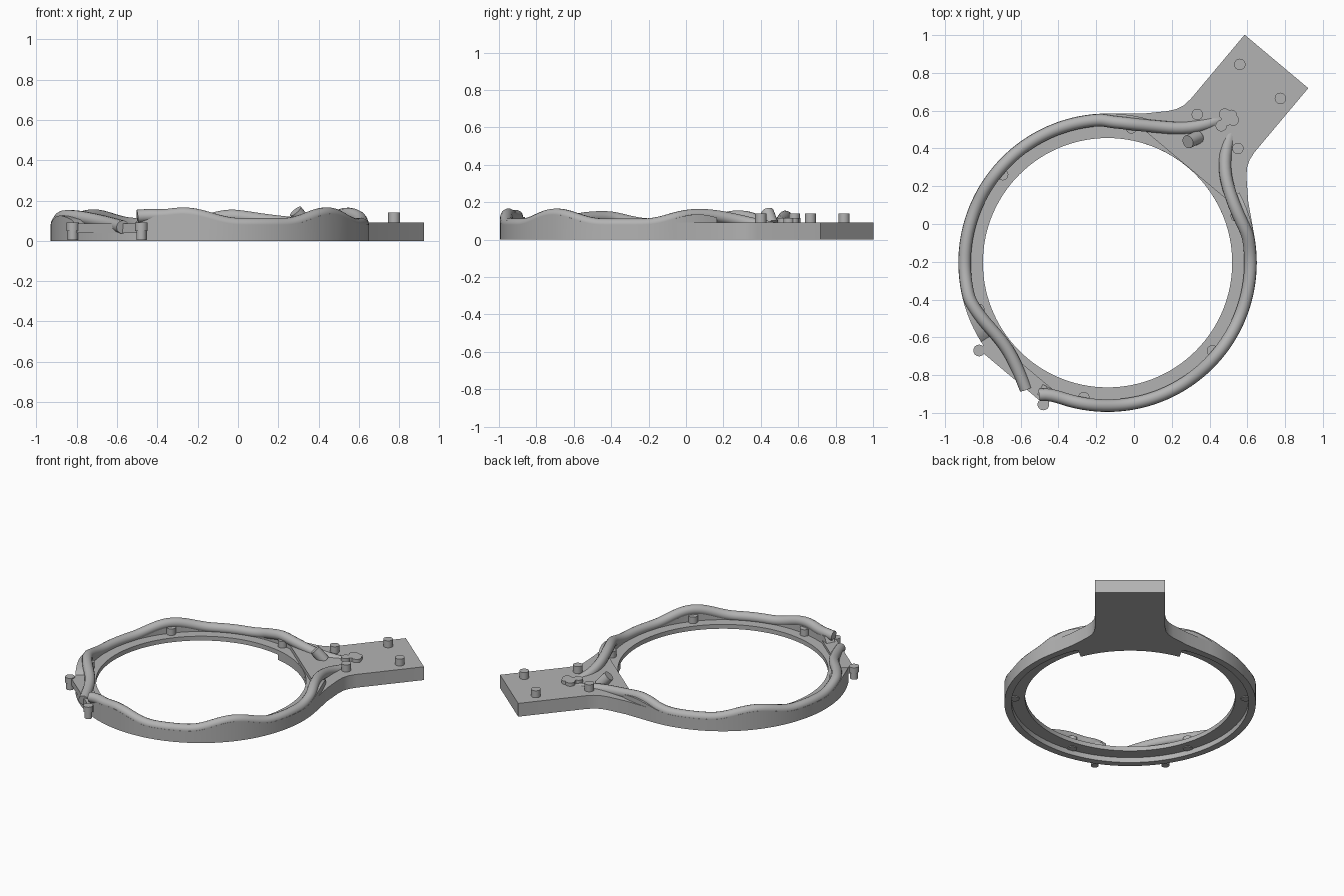
import bpy, bmesh, math
from mathutils import Vector

if "Cube" in bpy.data.objects:
    bpy.data.objects.remove(bpy.data.objects["Cube"])

CX, CY = -0.14, -0.205            # ring centre
R_IN, R_OUT, R_TUBE = 0.66, 0.79, 0.757
AXIS = math.radians(50)           # direction of the handle

grey = bpy.data.materials.new("grey")
grey.diffuse_color = (0.45, 0.45, 0.45, 1)
grey.use_nodes = True
grey.node_tree.nodes["Principled BSDF"].inputs["Base Color"].default_value = grey.diffuse_color


def polar(r, deg, z=0.0):
    a = math.radians(deg)
    return Vector((CX + r * math.cos(a), CY + r * math.sin(a), z))


def along(u, v, z=0.0):
    """Point u along the handle axis and v to its left."""
    c, s = math.cos(AXIS), math.sin(AXIS)
    return Vector((CX + u * c - v * s, CY + u * s + v * c, z))


def finish(ob, angle=35):
    ob.data.materials.clear()
    ob.data.materials.append(grey)
    bpy.ops.object.select_all(action='DESELECT')
    ob.select_set(True)
    bpy.context.view_layer.objects.active = ob
    bpy.ops.object.shade_smooth_by_angle(angle=math.radians(angle))
    return ob


def from_bmesh(name, bm):
    bmesh.ops.recalc_face_normals(bm, faces=bm.faces)
    me = bpy.data.meshes.new(name)
    bm.to_mesh(me)
    bm.free()
    ob = bpy.data.objects.new(name, me)
    bpy.context.collection.objects.link(ob)
    return finish(ob)


def prism(name, pts, z0, z1):
    bm = bmesh.new()
    f = bm.faces.new([bm.verts.new((p.x, p.y, z0)) for p in pts])
    top = bmesh.ops.extrude_face_region(bm, geom=[f])["geom"]
    bmesh.ops.translate(bm, vec=(0, 0, z1 - z0),
                        verts=[g for g in top if isinstance(g, bmesh.types.BMVert)])
    return from_bmesh(name, bm)


def loft(name, sections, closed):
    """Join equal cross-sections into a band."""
    bm = bmesh.new()
    rows = [[bm.verts.new(p) for p in s] for s in sections]
    n, k = len(rows), len(rows[0])
    for i in range(n if closed else n - 1):
        a, b = rows[i], rows[(i + 1) % n]
        for j in range(k):
            bm.faces.new((a[j], a[(j + 1) % k], b[(j + 1) % k], b[j]))
    if not closed:
        bm.faces.new(rows[0])
        bm.faces.new(rows[-1])
    return from_bmesh(name, bm)


def rod(name, p0, p1, r, sides=24):
    p0, p1 = Vector(p0), Vector(p1)
    d = p1 - p0
    bpy.ops.mesh.primitive_cylinder_add(vertices=sides, radius=r, depth=d.length,
                                        location=(p0 + p1) / 2)
    ob = bpy.context.object
    ob.name = name
    ob.rotation_euler = d.to_track_quat('Z', 'Y').to_euler()
    return finish(ob)


def tube(name, pts, r):
    cu = bpy.data.curves.new(name, 'CURVE')
    cu.dimensions = '3D'
    cu.bevel_depth, cu.bevel_resolution = r, 5
    cu.use_fill_caps = True
    sp = cu.splines.new('NURBS')
    sp.points.add(len(pts) - 1)
    for q, p in zip(sp.points, pts):
        q.co = (*p, 1)
    sp.order_u, sp.use_endpoint_u, sp.resolution_u = 4, True, 4
    ob = bpy.data.objects.new(name, cu)
    bpy.context.collection.objects.link(ob)
    bpy.ops.object.select_all(action='DESELECT')
    ob.select_set(True)
    bpy.context.view_layer.objects.active = ob
    bpy.ops.object.convert(target='MESH')
    return finish(bpy.context.object, 50)


def tube_height(deg):
    """Tube centre height: it rises over each peg, every 60 degrees."""
    off = (deg - 20 + 30) % 60 - 30
    amp = 0.045 if 70 < deg < 215 else 0.055
    z = 0.08
    if abs(off) < 21:
        z += amp * math.cos(math.pi / 2 * off / 21) ** 2
    return max(z, 0.122) if 244 <= deg < 260 else z


def wall_height(deg):
    return 0.085 if 211 < deg < 244 else tube_height(deg)


# flat ring ledge, recessed under the rim
loft("ring_ledge", [[polar(R_IN, a, 0.035), polar(0.785, a, 0.035),
                     polar(0.785, a, 0.065), polar(R_IN, a, 0.065)]
                    for a in range(0, 360, 3)], True)

# rim wall rising and falling with the tube
loft("rim_wall", [[polar(0.745, a, 0), polar(R_OUT, a, 0),
                   polar(R_OUT, a, wall_height(a)), polar(0.73, a, wall_height(a)),
                   polar(0.73, a, 0.05), polar(0.745, a, 0.04)]
                  for a in range(72, 389, 2)], False)

# handle plate with flared root
half = [(1.391, 0.22), (0.95, 0.22), (0.90, 0.226), (0.86, 0.242), (0.82, 0.272),
        (0.727, 0.362), (0.605, 0.508), (0.59, 0.46), (0.662, 0.36)]
prism("handle", [along(u, v) for u, v in half]
      + [along(u, -v) for u, v in reversed(half)], 0, 0.092)
# thin floor between the handle edge and the ring ledge
arc = [polar(R_IN, a) for a in range(22, 79, 4)]
prism("handle_root_floor", arc + [along(0.68, 0.33), along(0.68, -0.33)], 0.0, 0.04)

# two wavy tubes on the rim
left = [(0.50, 0.57, 0.05), (0.40, 0.53, 0.07), (0.28, 0.50, 0.085), (0.13, 0.515, 0.10)]
left += [polar(0.745 if a < 92 else R_TUBE, a, tube_height(a)) for a in range(80, 197, 4)]
left += [(-0.80, -0.51, 0.12), (-0.72, -0.595, 0.105), (-0.655, -0.68, 0.09),
         (-0.605, -0.79, 0.078), (-0.572, -0.875, 0.068)]
tube("left_tube", left, 0.033)
right = [(-0.50, -0.905, 0.122), (-0.45, -0.90, 0.127)]
right += [polar(R_TUBE, a, tube_height(a)) for a in range(252, 373, 4)]
right += [(0.55, 0.05, 0.137), (0.50, 0.18, 0.125), (0.472, 0.31, 0.095),
          (0.49, 0.42, 0.07), (0.53, 0.53, 0.05)]
tube("right_tube", right, 0.033)

# pegs around the ledge
for k in range(6):
    a = 20 + 60 * k
    rod("ledge_peg", polar(0.725, a, 0.03), polar(0.725, a, 0.11), 0.03)

# pegs on the handle
for x, y in ((0.56, 0.845), (0.775, 0.665), (0.335, 0.58), (0.55, 0.40)):
    rod("handle_peg", (x, y, 0.08), (x, y, 0.14), 0.03)

# slanted plug beside the handle edge
rod("slanted_plug", (0.34, 0.46, 0.08), (0.285, 0.435, 0.147), 0.035)

# low clover boss on the handle
for x, y in ((0.48, 0.582), (0.525, 0.55), (0.462, 0.52), (0.49, 0.55), (0.515, 0.575)):
    rod("clover_boss", (x, y, 0.08), (x, y, 0.115), 0.03)

# latch tab opposite the handle, with a stepped pin at each corner
prism("latch_tab", [along(u, v) for u, v in
                    ((-0.79, -0.222), (-0.70, -0.222), (-0.70, 0.222), (-0.79, 0.222))],
      0.04, 0.085)
for v in (-0.222, 0.222):
    rod("latch_pin", along(-0.793, v, 0.005), along(-0.793, v, 0.06), 0.025)
    rod("latch_pin_head", along(-0.793, v, 0.05), along(-0.793, v, 0.09), 0.031)
